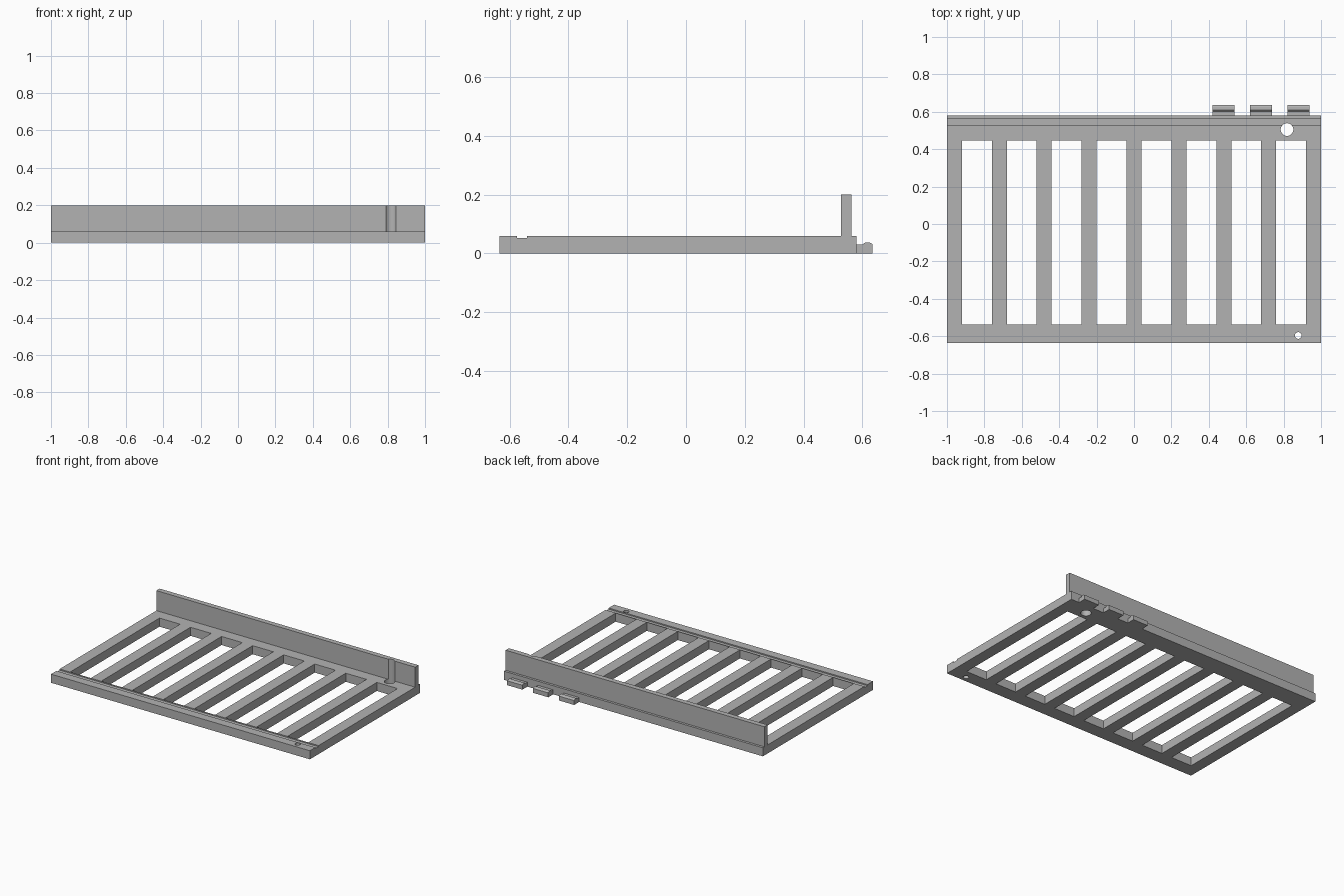
import bpy
import bmesh
from mathutils import Matrix

cube = bpy.data.objects.get("Cube")
if cube:
    bpy.data.objects.remove(cube, do_unlink=True)

GREY = (0.45, 0.45, 0.45, 1)
mat = bpy.data.materials.new("plain grey")
mat.use_nodes = True
mat.diffuse_color = GREY
mat.node_tree.nodes["Principled BSDF"].inputs["Base Color"].default_value = GREY


def make_object(name, bm):
    bmesh.ops.recalc_face_normals(bm, faces=bm.faces)
    mesh = bpy.data.meshes.new(name)
    bm.to_mesh(mesh)
    bm.free()
    mesh.materials.append(mat)
    obj = bpy.data.objects.new(name, mesh)
    bpy.context.collection.objects.link(obj)
    return obj


def extrude_profile(name, profile, x0, x1):
    """Sweep a (y, z) outline along x."""
    bm = bmesh.new()
    face = bm.faces.new([bm.verts.new((x0, y, z)) for y, z in profile])
    ext = bmesh.ops.extrude_face_region(bm, geom=[face])
    verts = [g for g in ext["geom"] if isinstance(g, bmesh.types.BMVert)]
    bmesh.ops.translate(bm, verts=verts, vec=(x1 - x0, 0, 0))
    return make_object(name, bm)


# Base plate outline with the front groove and the upright back wall
top = 0.06
frame = extrude_profile("slatted_frame", [
    (-0.635, 0), (0.58, 0), (0.58, top), (0.563, top), (0.563, 0.2),
    (0.527, 0.2), (0.527, top), (-0.54, top), (-0.54, 0.052),
    (-0.575, 0.052), (-0.575, top), (-0.635, top)], -1, 1)

# Cutters: eight slots between the slats, and two round holes
bm = bmesh.new()
pitch, slat = 0.24, 0.08
y0, y1 = -0.538, 0.447
for i in range(8):
    x = -0.84 + pitch * i
    bmesh.ops.create_cube(bm, size=1, matrix=Matrix.Translation((x, (y0 + y1) / 2, 0))
                          @ Matrix.Diagonal((pitch - slat, y1 - y0, 0.5, 1)))
for x, y, radius in ((0.818, 0.505, 0.034), (0.878, -0.596, 0.018)):
    bmesh.ops.create_cone(bm, cap_ends=True, segments=32, radius1=radius, radius2=radius,
                          depth=1, matrix=Matrix.Translation((x, y, 0)))
cutter = make_object("slot_and_hole_cutter", bm)
cutter.hide_render = True

cut = frame.modifiers.new("cut", "BOOLEAN")
cut.operation = "DIFFERENCE"
cut.solver = "EXACT"
cut.object = cutter
bpy.context.view_layer.update()
result = bpy.data.meshes.new_from_object(frame.evaluated_get(bpy.context.evaluated_depsgraph_get()))
frame.modifiers.clear()
frame.data = result
bpy.data.objects.remove(cutter, do_unlink=True)

# Smooth hole walls, sharp edges elsewhere
bpy.context.view_layer.objects.active = frame
frame.select_set(True)
bpy.ops.object.shade_smooth_by_angle(angle=0.5)

# Three lipped clips along the back edge
clip = [(0.58, 0), (0.635, 0), (0.635, 0.031), (0.625, 0.037),
        (0.61, 0.038), (0.602, 0.031), (0.58, 0.031)]
for i in range(3):
    x = 0.42 + 0.2 * i
    extrude_profile(f"back_clip_{i + 1}", clip, x, x + 0.117)
